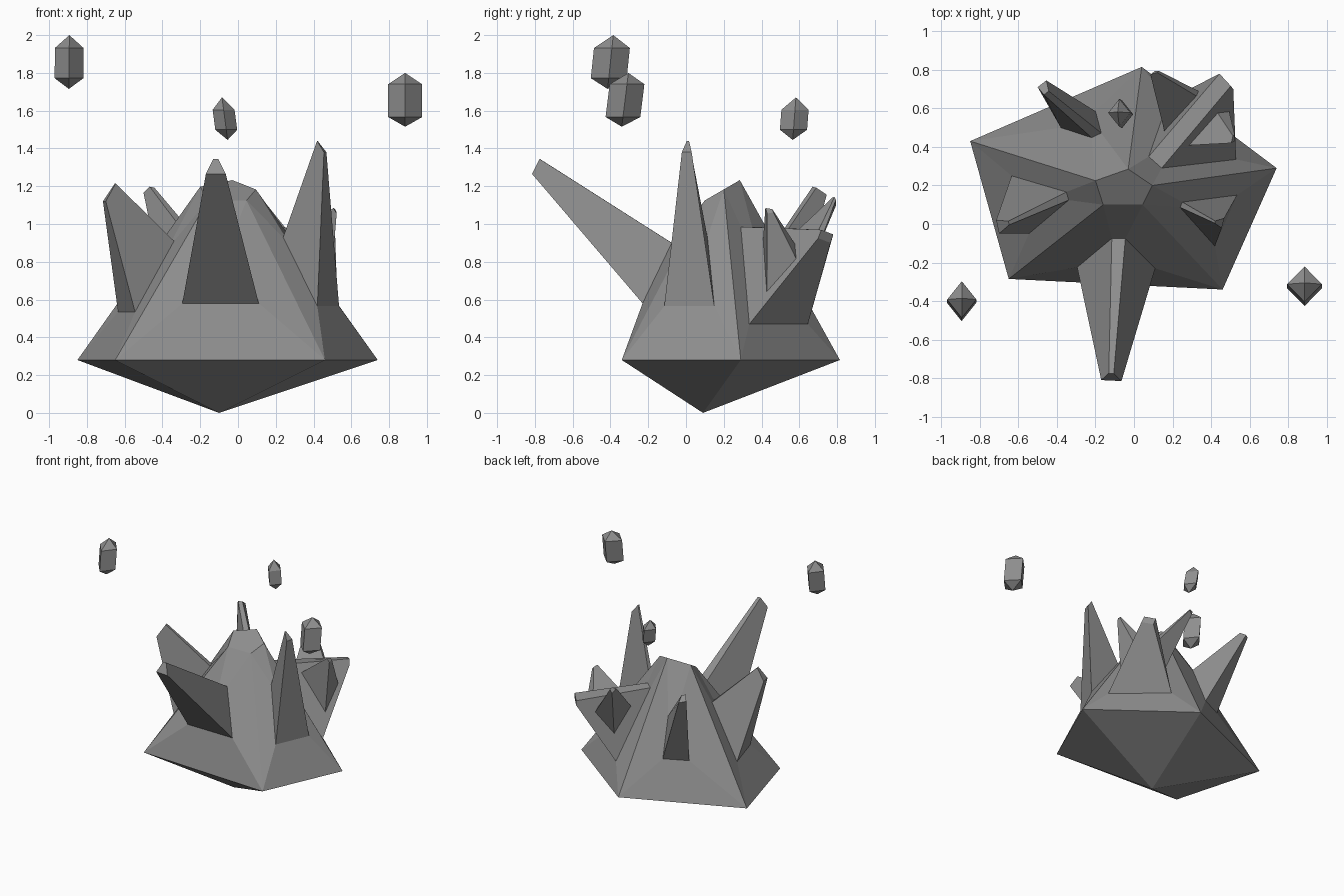
import bpy, bmesh
from mathutils import Vector as V

old = bpy.data.objects.get("Cube")
if old:
    bpy.data.objects.remove(old, do_unlink=True)

stone = bpy.data.materials.new("grey_stone")
stone.use_nodes = True
GREY = (0.27, 0.27, 0.27, 1)
stone.diffuse_color = GREY
stone.node_tree.nodes["Principled BSDF"].inputs["Base Color"].default_value = GREY


def build(name, faces):
    """Make a flat-shaded object from faces given as lists of points."""
    bm = bmesh.new()
    for face in faces:
        bm.faces.new([bm.verts.new(p) for p in face])
    bmesh.ops.remove_doubles(bm, verts=bm.verts, dist=0.0005)
    bmesh.ops.recalc_face_normals(bm, faces=bm.faces)
    mesh = bpy.data.meshes.new(name)
    bm.to_mesh(mesh)
    bm.free()
    mesh.materials.append(stone)
    obj = bpy.data.objects.new(name, mesh)
    bpy.context.collection.objects.link(obj)


def bridge(a, b):
    """Side faces between two rings of equal length."""
    n = len(a)
    return [[a[i], a[(i + 1) % n], b[(i + 1) % n], b[i]] for i in range(n)]


def trapezoid(left, right, top, half):
    """Ring with a wide lower edge and a narrow parallel upper edge."""
    left, right, top = V(left), V(right), V(top)
    step = (right - left).normalized() * half
    return [left, right, top + step, top - step]


def spike(name, root, tip, sink=0.0):
    """Tapered four-sided crystal; sink pushes its root into the parent."""
    root, tip = trapezoid(*root), trapezoid(*tip)
    back = (sum(root, V()) - sum(tip, V())) * sink / 4
    buried = [p + back for p in root]
    build(name, bridge(buried, tip) + [buried, tip])
    return root


# Five main spikes, one on each side of the body, counter-clockwise from the front
roots = [
    spike("front_spike",
          ((-.295, -.225, .58), (.11, -.23, .58), (-.08, -.075, .9), .035),
          ((-.17, -.81, 1.265), (-.065, -.815, 1.265), (-.118, -.775, 1.345), .013)),
    spike("left_tall_spike",
          ((.42, -.115, .565), (.535, .15, .565), (.245, .1, .93), .015),
          ((.455, -.022, 1.38), (.468, .03, 1.38), (.42, .01, 1.44), .006)),
    spike("back_left_spike",
          ((.53, .335, .47), (.18, .645, .47), (.11, .32, .985), .045),
          ((.515, .7, .925), (.455, .765, .9), (.473, .748, .957), .045)),
    spike("back_right_spike",
          ((-.2, .585, .57), (-.38, .5, .57), (-.195, .46, .87), .028),
          ((-.455, .745, 1.155), (-.5, .71, 1.165), (-.455, .68, 1.195), .016)),
    spike("right_spike",
          ((-.635, .25, .535), (-.545, -.05, .535), (-.345, .145, .91), .022),
          ((-.715, .02, 1.12), (-.7, -.05, 1.12), (-.65, .005, 1.215), .01)),
]

# Small branches growing out of both flanks of the back left spike
spike("left_branch",
      ((.285, .4, .94), (.5, .42, .67), (.475, .575, .885), .05),
      ((.505, .42, 1.085), (.522, .43, 1.055), (.518, .46, 1.07), .01), 0.15)
spike("back_branch",
      ((.145, .465, .87), (.22, .6, .62), (.35, .68, .86), .03),
      ((.085, .775, 1.14), (.11, .795, 1.1), (.125, .79, 1.135), .01), 0.15)

# Faceted body: pointed underside, side panels framing the spikes, sloped cap
rim = [V((x, y, .28)) for x, y in
       ((-.65, -.285), (.46, -.34), (.74, .29), (.04, .815), (-.85, .43))]
cap = [V((x, y, 1.125 + (y - .1) * .58)) for x, y in
       ((-.16, .1), (.045, .1), (.095, .2), (-.03, .285), (-.2, .225))]
bottom = V((-.1, .09, 0))
body = [cap]
for i, root in enumerate(roots):
    j = (i + 1) % len(rim)
    body.append([bottom, rim[j], rim[i]])
    body += bridge([rim[i], rim[j], cap[j], cap[i]], root)
build("body", body)


def shard(name, low, high, rx, ry, ends):
    """Floating four-sided crystal with a point at each end of its axis."""
    low, high = V(low), V(high)
    corners = (V((rx, 0, 0)), V((0, ry, 0)), V((-rx, 0, 0)), V((0, -ry, 0)))
    lower, upper = [[low.lerp(high, t) + c for c in corners] for t in ends]
    faces = bridge(lower, upper)
    for i in range(4):
        j = (i + 1) % 4
        faces += [[low, lower[j], lower[i]], [high, upper[i], upper[j]]]
    build(name, faces)


# Floating shards
shard("right_shard", (-.895, -.415, 1.715), (-.893, -.385, 2), .076, .095, (.2, .76))
shard("left_shard", (.885, -.34, 1.515), (.885, -.305, 1.8), .09, .092, (.18, .79))
shard("back_shard", (-.055, .565, 1.445), (-.085, .582, 1.67), .058, .072, (.24, .71))
